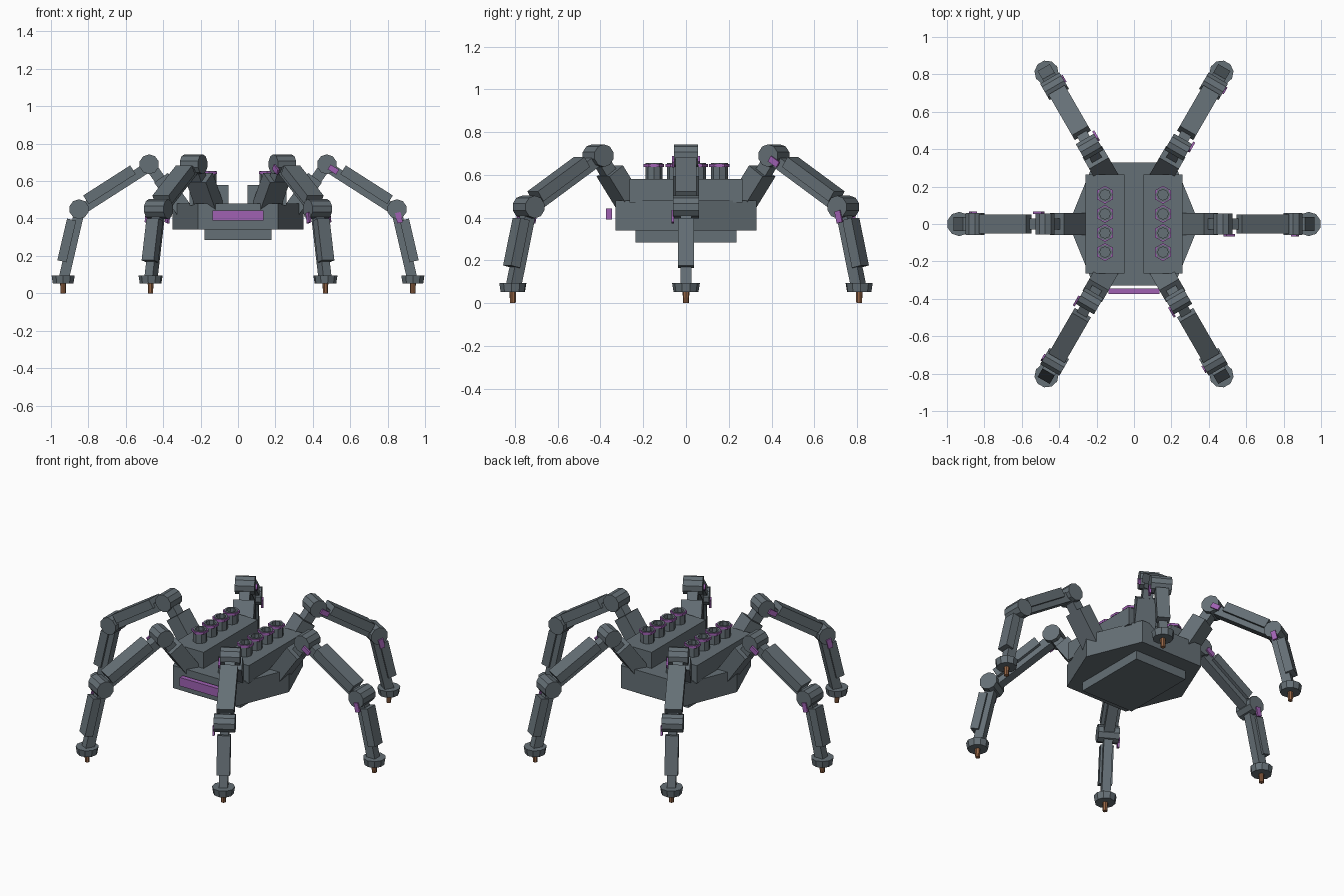
import bpy, bmesh
from math import pi, radians
from mathutils import Matrix, Vector

if "Cube" in bpy.data.objects:
    bpy.data.objects.remove(bpy.data.objects["Cube"])


def material(name, rgb):
    m = bpy.data.materials.new(name)
    m.diffuse_color = (*rgb, 1)
    m.use_nodes = True
    m.node_tree.nodes["Principled BSDF"].inputs["Base Color"].default_value = m.diffuse_color
    return m


STEEL = material("steel", (0.13, 0.16, 0.18))
PURPLE = material("purple", (0.35, 0.12, 0.45))
BRONZE = material("bronze", (0.30, 0.13, 0.06))


def finish(name, bm, mat, matrix=Matrix()):
    bmesh.ops.recalc_face_normals(bm, faces=bm.faces)
    me = bpy.data.meshes.new(name)
    bm.to_mesh(me)
    bm.free()
    me.materials.append(mat)
    ob = bpy.data.objects.new(name, me)
    ob.matrix_world = matrix
    bpy.context.collection.objects.link(ob)
    return ob


def box(name, size, matrix, mat=STEEL):
    bm = bmesh.new()
    bmesh.ops.create_cube(bm, size=1, matrix=Matrix.Diagonal((*size, 1)))
    return finish(name, bm, mat, matrix)


def at(x, y, z):
    return Matrix.Translation((x, y, z))


def cylinder(name, r1, r2, depth, sides, matrix, mat=STEEL):
    bm = bmesh.new()
    bmesh.ops.create_cone(bm, cap_ends=True, segments=sides, radius1=r1, radius2=r2, depth=depth)
    return finish(name, bm, mat, matrix)


def lathe(name, profile, sides, matrix, mat=STEEL):
    # closed (radius, height) loop turned around z
    bm = bmesh.new()
    rings = []
    for i in range(sides):
        rot = Matrix.Rotation(2 * pi * i / sides, 3, 'Z')
        rings.append([bm.verts.new(rot @ Vector((r, 0, z))) for r, z in profile])
    n = len(profile)
    for i in range(sides):
        a, b = rings[i], rings[(i + 1) % sides]
        for j in range(n):
            bm.faces.new((a[j], b[j], b[(j + 1) % n], a[(j + 1) % n]))
    return finish(name, bm, mat, matrix)


# hexagonal hull
bm = bmesh.new()
outline = [(0.35, 0), (0.215, 0.33), (-0.215, 0.33), (-0.35, 0), (-0.215, -0.33), (0.215, -0.33)]
face = bm.faces.new([bm.verts.new((x, y, 0.34)) for x, y in outline])
ext = bmesh.ops.extrude_face_region(bm, geom=[face])
bmesh.ops.translate(bm, vec=(0, 0, 0.14), verts=[v for v in ext["geom"] if isinstance(v, bmesh.types.BMVert)])
if not face.is_valid or len([f for f in bm.faces if len(f.verts) == 6]) < 2:
    bmesh.ops.holes_fill(bm, edges=bm.edges)
finish("hull", bm, STEEL)

box("belly_plate", (0.36, 0.47, 0.06), at(0, 0, 0.315))
box("front_visor", (0.275, 0.03, 0.053), at(0, -0.36, 0.417), PURPLE)

# launcher housings with four open tubes each
for side, sx in (("left", -1), ("right", 1)):
    box(f"{side}_launcher_housing", (0.21, 0.53, 0.11), at(sx * 0.155, 0, 0.525))
    for i in range(4):
        m = at(sx * 0.155, -0.15 + 0.102 * i, 0)
        lathe(f"{side}_launcher_tube_{i + 1}",
              [(0, 0.56), (0.04, 0.56), (0.04, 0.655), (0.028, 0.655), (0.028, 0.60), (0, 0.60)][1:5],
              8, m)
        cylinder(f"{side}_tube_floor_{i + 1}", 0.03, 0.03, 0.02, 8, m @ at(0, 0, 0.605))
        lathe(f"{side}_tube_ring_{i + 1}",
              [(0.036, 0.638), (0.048, 0.638), (0.048, 0.652), (0.036, 0.652)],
              6, m @ Matrix.Rotation(pi / 6, 4, 'Z'), PURPLE)

# leg joints in the leg's own plane: x outward, z up
HIP, KNEE, ANKLE, FOOT = [Vector(p) for p in
                          ((0.29, 0, 0.43), (0.475, 0, 0.69), (0.85, 0, 0.45), (0.935, 0, 0.085))]
LIE = Matrix.Rotation(pi / 2, 4, 'X')


def along(a, b, t0, t1, width, thick, offset, side=0):
    # size and placement of a bar on the line a-b
    d = b - a
    x = d.normalized()
    y = Vector((0, 1, 0))
    z = x.cross(y)
    c = a + d * (t0 + t1) / 2 + z * offset + y * side
    m = Matrix((x, y, z)).transposed().to_4x4()
    return (d.length * (t1 - t0), width, thick), Matrix.Translation(c) @ m


def bar(name, leg, args, mat=STEEL):
    size, m = along(*args)
    box(name, size, leg @ m, mat)


for angle, where in ((0, "right"), (60, "back_right"), (120, "back_left"),
                     (180, "left"), (240, "front_left"), (300, "front_right")):
    leg = Matrix.Rotation(radians(angle), 4, 'Z')
    p = where + "_leg_"
    # hip, thigh and shin: thin beam plus armour
    bar(p + "hip_beam", leg, (HIP, KNEE, -0.1, 1, 0.06, 0.06, 0))
    bar(p + "hip_armour", leg, (HIP, KNEE, -0.1, 0.7, 0.12, 0.09, 0.01))
    bar(p + "thigh_beam", leg, (KNEE, ANKLE, 0, 1, 0.06, 0.055, -0.01))
    bar(p + "thigh_armour", leg, (KNEE, ANKLE, 0.2, 0.87, 0.1, 0.055, 0.022))
    bar(p + "shin_beam", leg, (ANKLE, FOOT, 0, 1, 0.05, 0.055, -0.005))
    bar(p + "shin_armour", leg, (ANKLE, FOOT, 0.17, 0.78, 0.075, 0.05, 0.026))
    # joint barrels
    cylinder(p + "upper_joint", 0.053, 0.053, 0.112, 10, leg @ Matrix.Translation(KNEE) @ LIE)
    cylinder(p + "lower_joint", 0.053, 0.053, 0.12, 10, leg @ Matrix.Translation(ANKLE) @ LIE)
    # coloured side tabs
    bar(p + "upper_tab", leg, (KNEE, ANKLE, 0.04, 0.16, 0.012, 0.03, -0.005, -0.06), PURPLE)
    bar(p + "lower_tab", leg, (ANKLE, FOOT, 0.05, 0.2, 0.012, 0.03, 0, -0.062), PURPLE)
    # foot disc and spike
    cylinder(p + "foot", 0.058, 0.065, 0.042, 10, leg @ at(0.935, 0, 0.074))
    cylinder(p + "spike", 0.014, 0.016, 0.06, 8, leg @ at(0.935, 0, 0.03), BRONZE)
